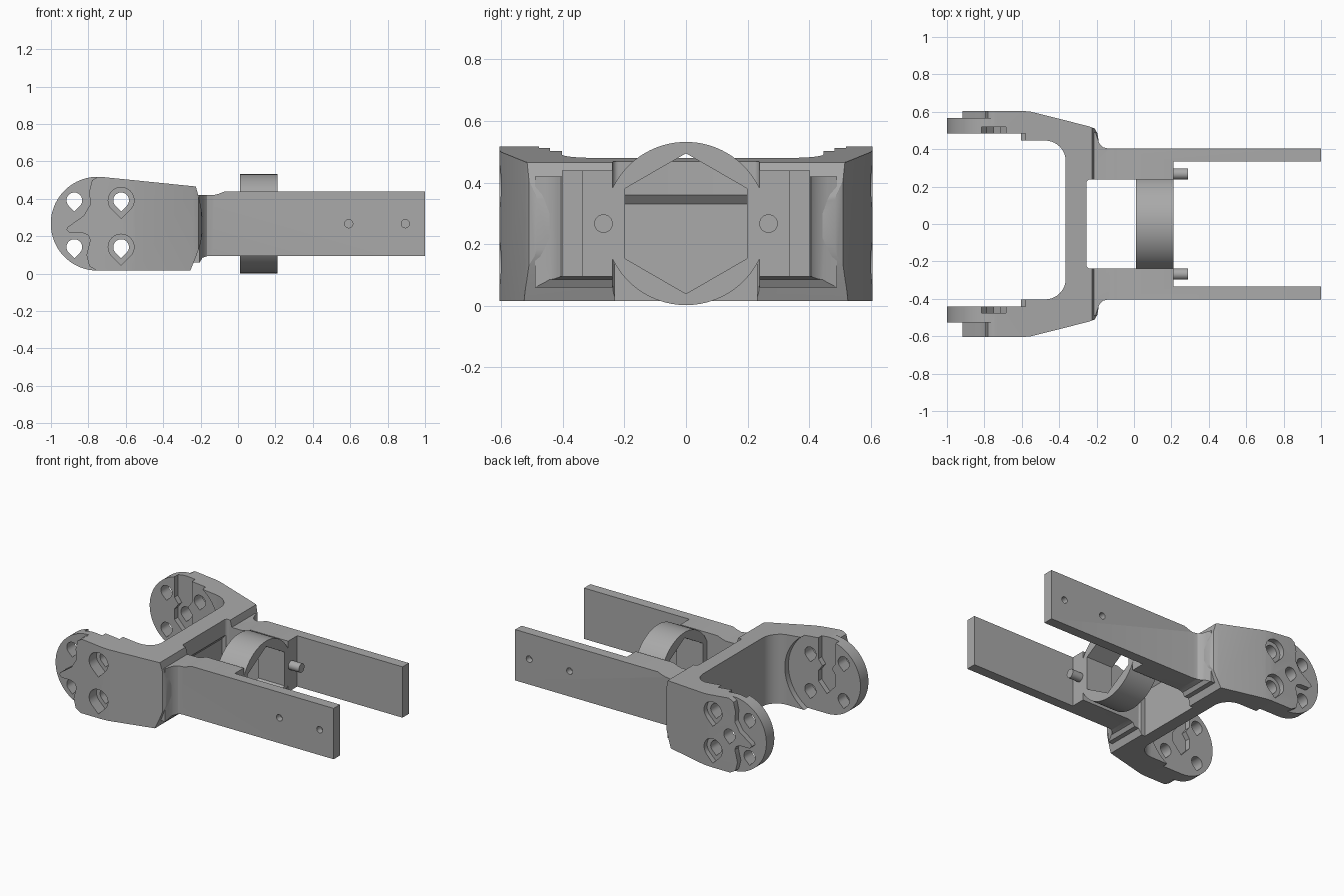
import bpy, bmesh, math
from mathutils import Vector

if "Cube" in bpy.data.objects:
    bpy.data.objects.remove(bpy.data.objects["Cube"])

grey = bpy.data.materials.new("plain_grey")
grey.use_nodes = True
grey.diffuse_color = (0.4, 0.4, 0.4, 1)
grey.node_tree.nodes["Principled BSDF"].inputs["Base Color"].default_value = (0.4, 0.4, 0.4, 1)

MID = 0.267      # height of the centre line
DISC_X = -0.75   # centre of the end discs
DISC_R = 0.251


def prism(name, pts, axis, lo, hi):
    """Extrude a flat outline along one axis from lo to hi."""
    def place(p, t):
        return {"x": (t, p[0], p[1]), "y": (p[0], t, p[1]), "z": (p[0], p[1], t)}[axis]
    bm = bmesh.new()
    face = bm.faces.new([bm.verts.new(place(p, lo)) for p in pts])
    geo = bmesh.ops.extrude_face_region(bm, geom=[face])["geom"]
    shift = Vector(place((0, 0), hi - lo))
    bmesh.ops.translate(bm, vec=shift, verts=[v for v in geo if isinstance(v, bmesh.types.BMVert)])
    bmesh.ops.recalc_face_normals(bm, faces=bm.faces)
    mesh = bpy.data.meshes.new(name)
    bm.to_mesh(mesh)
    bm.free()
    mesh.materials.append(grey)
    ob = bpy.data.objects.new(name, mesh)
    bpy.context.collection.objects.link(ob)
    return ob


def combine(ob, other, how="DIFFERENCE"):
    """Apply a boolean and remove the helper."""
    mod = ob.modifiers.new("cut", "BOOLEAN")
    mod.operation, mod.object, mod.solver = how, other, "EXACT"
    bpy.context.view_layer.objects.active = ob
    bpy.ops.object.modifier_apply(modifier=mod.name)
    bpy.data.objects.remove(other)
    return ob


def arc(cx, cy, r, start, end, n):
    angles = [math.radians(start + (end - start) * i / n) for i in range(n + 1)]
    return [(cx + r * math.cos(a), cy + r * math.sin(a)) for a in angles]


def circle(cx, cy, r, n=48):
    return arc(cx, cy, r, 0, 360 * (n - 1) / n, n - 1)


def teardrop(cx, cz, r):
    return arc(cx, cz, r, -45, 225, 24) + [(cx, cz - r * 1.414)]


def finish(ob):
    bpy.ops.object.select_all(action="DESELECT")
    ob.select_set(True)
    bpy.context.view_layer.objects.active = ob
    bpy.ops.object.shade_smooth_by_angle(angle=math.radians(30))


# Fork: plan outline crossed with the side profile
half = [(-1.1, 0.605), (-0.6, 0.605), (-0.55, 0.6), (-0.24, 0.522), (-0.21, 0.51),
        (-0.196, 0.485), (-0.19, 0.45), (-0.15, 0.4)]
inner = ([(-1.1, 0.446)] + arc(-0.475, 0.336, 0.11, 90, 0, 10)
         + arc(-0.475, -0.293, 0.11, 0, -90, 10) + [(-1.1, -0.403)])
plan = [(x, -y) for x, y in half] + [(x, y) for x, y in reversed(half)] + inner
side = arc(DISC_X, MID, DISC_R, 85, 270, 40) + [
    (-0.255, 0.016), (-0.225, 0.09), (-0.2, 0.16), (-0.19, 0.22), (-0.19, 0.3),
    (-0.198, 0.36), (-0.225, 0.466)]
fork = prism("fork", plan, "z", -0.1, 0.7)
combine(fork, prism("side_profile", side, "y", -0.8, 0.8), "INTERSECT")

# Slot behind the ring, with rounded corners and a stepped bar face
slot = arc(-0.235, 0.218, 0.02, 180, 90, 5) + [(0.1, 0.238), (0.1, -0.238)] \
    + arc(-0.235, -0.218, 0.02, 270, 180, 5)
combine(fork, prism("slot", slot, "z", -0.2, 0.8))
bar_step = [(-0.28, -0.1), (-0.2, -0.1), (-0.2, 0.36), (-0.255, 0.36), (-0.28, 0.33)]
combine(fork, prism("bar_step", bar_step, "y", -0.23, 0.23))

# Edge of the raised outer plate on each arm
rim = [(-0.745, 0.6), (-0.745, 0.52), (-0.78, 0.5), (-0.795, 0.44), (-0.79, 0.37),
       (-0.825, 0.31), (-0.91, 0.25), (-0.918, 0.235), (-0.9, 0.218), (-0.83, 0.218),
       (-0.8, 0.205), (-0.79, 0.18), (-0.81, 0.1), (-0.795, 0.04), (-0.745, 0.01),
       (-0.745, -0.1), (-1.2, -0.1), (-1.2, 0.6)]
groove = [(-0.815, 0.6), (-0.685, 0.6), (-0.685, 0.37), (-0.715, 0.33), (-0.685, 0.29),
          (-0.685, 0.22), (-0.75, 0.15), (-0.815, 0.22), (-0.815, 0.29), (-0.785, 0.33),
          (-0.815, 0.37)]
for s, disc_in, disc_out in ((1, 0.483, 0.568), (-1, 0.441, 0.526)):
    combine(fork, prism("rim_cut", rim, "y", s * disc_out, s * 0.8))
    combine(fork, prism("disc_clearance", circle(DISC_X, MID, 0.29, 64), "y", s * 0.2, s * disc_in))
    combine(fork, prism("horn_groove", groove, "y", s * 0.3, s * (disc_in + 0.036)))
    for dz in (-0.125, 0.125):
        for dx in (-0.125, 0.125):
            hole = teardrop(DISC_X + dx, MID + dz, 0.042)
            combine(fork, prism("screw_hole", hole, "y", s * 0.3, s * 0.8))
        bore = teardrop(DISC_X + 0.125, MID + dz, 0.069)
        combine(fork, prism("counterbore", bore, "y", s * disc_out, s * 0.8))
    if s > 0:
        combine(fork, prism("centre_hole", teardrop(DISC_X, MID, 0.042), "y", 0.3, 0.8))
finish(fork)

# Rails: plan outline crossed with the side profile, then blind holes and a pin
rail_plan = [(-0.3, 0.238), (-0.3, 0.49), (-0.205, 0.49), (-0.196, 0.46), (-0.185, 0.43),
             (-0.165, 0.41), (-0.135, 0.403), (1, 0.403), (1, 0.335), (0.21, 0.335),
             (0.21, 0.238)]
rail_side = [(-0.4, 0.42), (-0.13, 0.42), (-0.1, 0.428), (-0.07, 0.44), (1.1, 0.44),
             (1.1, 0.095), (-0.16, 0.095), (-0.19, 0.085), (-0.205, 0.06), (-0.4, 0.06)]
for s, label in ((1, "left"), (-1, "right")):
    rail = prism(label + "_rail", [(x, s * y) for x, y in rail_plan], "z", 0, 0.6)
    combine(rail, prism("rail_side", rail_side, "y", -0.7, 0.7), "INTERSECT")
    for x in (0.592, 0.895):
        combine(rail, prism("rail_hole", circle(x, MID, 0.022, 24), "y", s * 0.36, s * 0.5))
    finish(rail)
    finish(prism(label + "_pin", circle(s * 0.268, MID, 0.03, 32), "x", 0.19, 0.29))

# Ring with a hexagonal bore
ring = prism("hex_ring", circle(0, MID, 0.265, 96), "x", 0.01, 0.211)
hexagon = arc(0, MID, 0.228, 30, 330, 5)
combine(ring, prism("hex_bore", hexagon, "x", -0.1, 0.4))
finish(ring)
